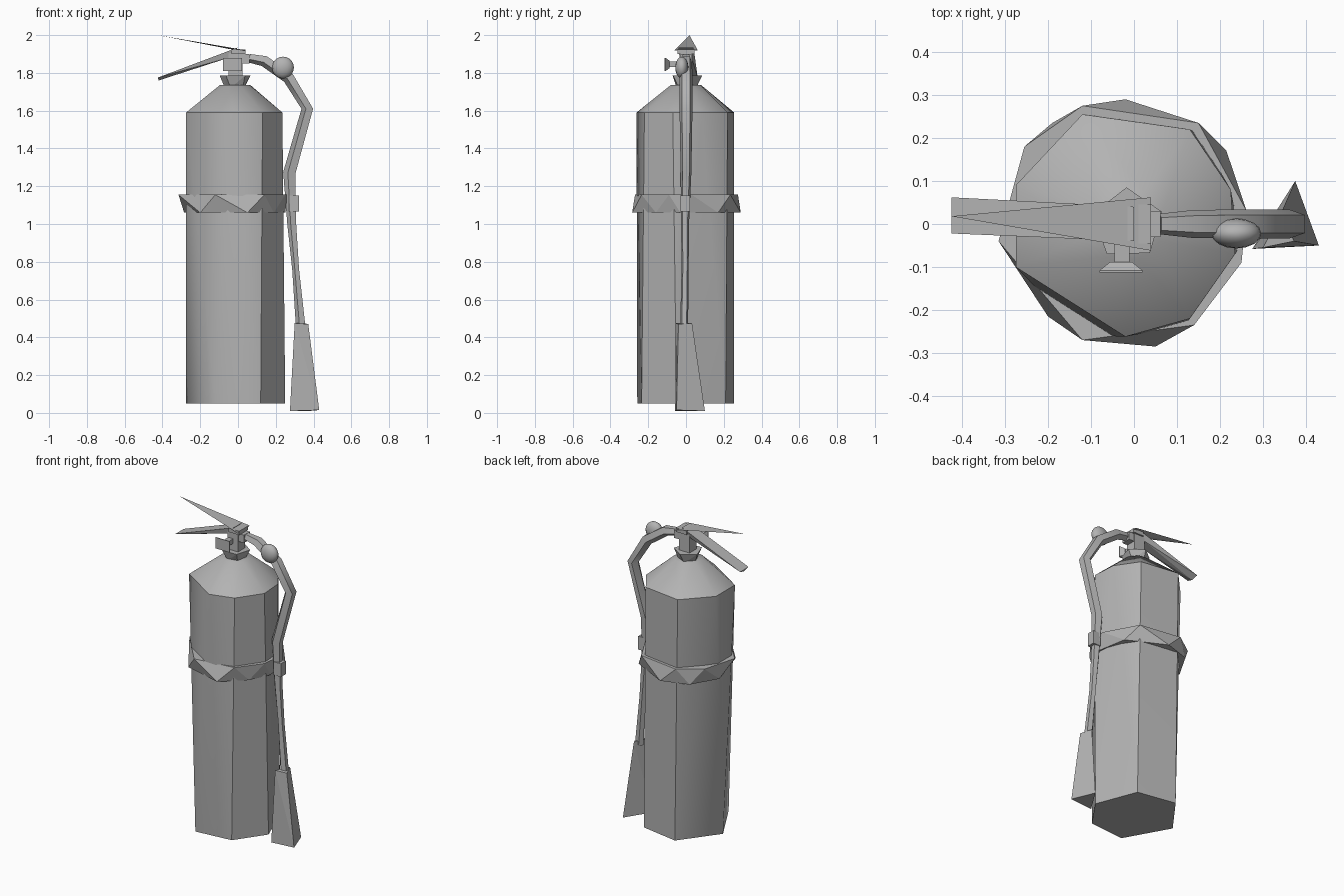
import bpy, bmesh, math
from mathutils import Vector

cube = bpy.data.objects.get("Cube")
if cube:
    bpy.data.objects.remove(cube, do_unlink=True)

grey = bpy.data.materials.new("plain_grey")
grey.use_nodes = True
COLOR = (0.45, 0.45, 0.45, 1)
grey.diffuse_color = COLOR
grey.node_tree.nodes["Principled BSDF"].inputs["Base Color"].default_value = COLOR


def finish(name, bm, angle=None):
    bmesh.ops.recalc_face_normals(bm, faces=bm.faces)
    mesh = bpy.data.meshes.new(name)
    bm.to_mesh(mesh)
    bm.free()
    mesh.materials.append(grey)
    obj = bpy.data.objects.new(name, mesh)
    bpy.context.collection.objects.link(obj)
    if angle:
        bpy.ops.object.select_all(action='DESELECT')
        obj.select_set(True)
        bpy.context.view_layer.objects.active = obj
        bpy.ops.object.shade_smooth_by_angle(angle=math.radians(angle))
    return obj


def hull(name, points, angle=None):
    """Faceted solid wrapped around a few corner points."""
    bm = bmesh.new()
    for p in points:
        bm.verts.new(p)
    bmesh.ops.convex_hull(bm, input=bm.verts[:])
    loose = [v for v in bm.verts if not v.link_faces]
    bmesh.ops.delete(bm, geom=loose, context='VERTS')
    return finish(name, bm, angle)


def level(outline, z):
    return [(x, y, z) for x, y in outline]


def ring(cx, cy, z, r, n, turn=0):
    return [(cx + r * math.cos(math.tau * i / n + turn),
             cy + r * math.sin(math.tau * i / n + turn), z) for i in range(n)]


def box(x0, x1, y0, y1, z0, z1):
    return [(x, y, z) for x in (x0, x1) for y in (y0, y1) for z in (z0, z1)]


def tube(name, path, sides=4, angle=None):
    """Loft through (x, y, z, in-plane radius, y radius) in the xz plane."""
    bm = bmesh.new()
    loops = []
    pts = [Vector(p[:3]) for p in path]
    for i, p in enumerate(path):
        t = (pts[min(i + 1, len(pts) - 1)] - pts[max(i - 1, 0)]).normalized()
        side = Vector((t.z, 0, -t.x)).normalized()
        loop = []
        for k in range(sides):
            a = math.tau * k / sides
            loop.append(bm.verts.new(pts[i] + side * p[3] * math.cos(a)
                                     + Vector((0, p[4] * math.sin(a), 0))))
        loops.append(loop)
    for a, b in zip(loops, loops[1:]):
        for k in range(sides):
            n = (k + 1) % sides
            bm.faces.new((a[k], a[n], b[n], b[k]))
    bm.faces.new(loops[0])
    bm.faces.new(loops[-1])
    return finish(name, bm, angle)


# Tank: staggered base and shoulder outlines give twisted facets
shoulder = [(-.12, .255), (.13, .22), (.225, .08), (.235, -.07),
            (.13, -.22), (-.02, -.262), (-.275, -.1), (-.275, .09)]
base = [(-.275, .02), (-.12, -.258), (.12, -.235), (.25, -.05),
        (.15, .21), (-.1, .255)]
hull("tank_body", level(base, .05) + level(shoulder, 1.59), 38)
hull("tank_shoulder", level(shoulder, 1.59) + ring(-.015, 0, 1.735, .085, 8, .3), 42)

# Strap around the tank
strap_top = [(-.315, -.04), (-.255, .18), (-.12, .275), (.15, .235),
             (.262, .03), (.25, -.09), (.14, -.235), (-.12, -.27)]
strap_low = [(-.285, .07), (-.19, .235), (-.02, .29), (.215, .17),
             (.25, -.03), (.19, -.16), (.05, -.285), (-.2, -.215)]
hull("strap", level(strap_top, 1.155) + level(strap_low, 1.06))

# Neck collar, valve and outlet
hull("neck_collar", ring(-.015, 0, 1.72, .055, 5, .5) + ring(-.015, 0, 1.785, .085, 5, 1.6))
hull("valve_body", box(-.05, .025, -.035, .035, 1.77, 1.91))
hull("valve_cap", box(-.035, .04, -.045, .045, 1.9, 1.925))
hull("outlet", box(.02, .062, -.03, .03, 1.85, 1.9))

# Pressure gauge with its stem
hull("gauge_stem", box(-.045, -.01, -.095, -.03, 1.83, 1.86))
hull("gauge", box(-.08, .02, -.113, -.108, 1.81, 1.88)
     + box(-.055, -.005, -.09, -.088, 1.825, 1.865))

# Handles
hull("upper_lever", [(-.425, .018, 2), (.04, .062, 1.92), (.04, -.062, 1.92),
                     (-.03, -.02, 1.925), (.04, 0, 1.91)])
hull("lower_handle", [(-.425, .062, 1.775), (-.425, -.022, 1.775), (-.42, .02, 1.76),
                      (0, .04, 1.935), (0, -.04, 1.935),
                      (-.05, .03, 1.88), (-.05, -.03, 1.88)])

# Hose, nozzle and clip
tube("hose", [(.06, 0, 1.88, .025, .025), (.14, 0, 1.865, .032, .034),
              (.27, 0, 1.775, .034, .036), (.37, 0, 1.61, .034, .036),
              (.275, 0, 1.27, .036, .03), (.287, -.005, 1, .026, .022),
              (.307, -.005, .76, .02, .02), (.335, -.01, .45, .028, .022)], 5, 50)
hull("nozzle", [(.275, -.058, .01), (.43, -.05, .015), (.375, .1, .01),
                (.3, -.055, .475), (.372, -.04, .47), (.345, .032, .475)])
hull("hose_clip", box(.27, .323, -.03, .02, 1.065, 1.15))

# Round hose joint
bm = bmesh.new()
bmesh.ops.create_uvsphere(bm, u_segments=16, v_segments=10, radius=.058)
bmesh.ops.scale(bm, vec=(1, .6, 1), verts=bm.verts)
bmesh.ops.translate(bm, vec=(.238, -.022, 1.828), verts=bm.verts)
finish("hose_joint", bm, 60)
